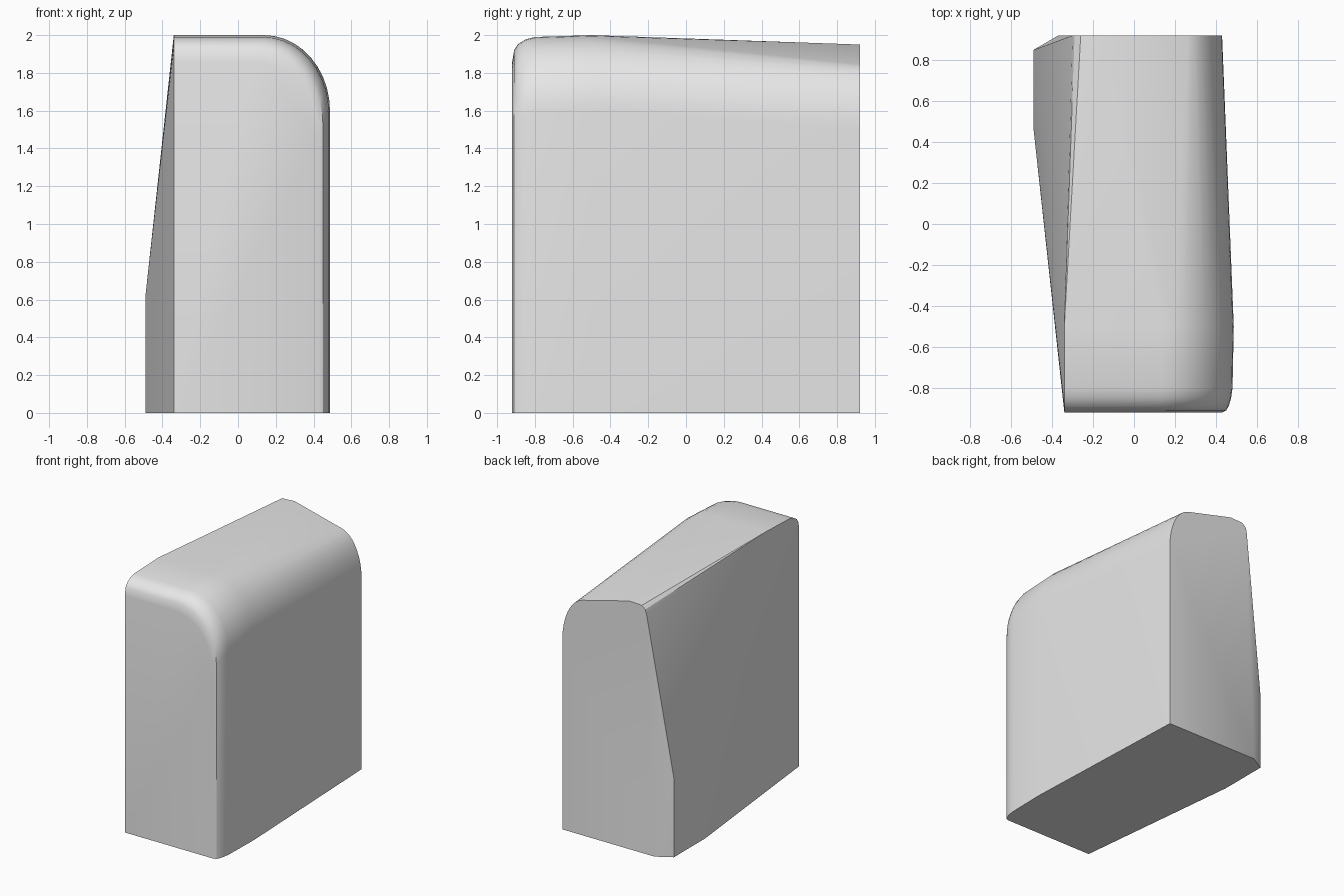
import bpy
import bmesh
from math import sin, cos, pi, radians

if "Cube" in bpy.data.objects:
    bpy.data.objects.remove(bpy.data.objects["Cube"], do_unlink=True)

grey = bpy.data.materials.new("plain grey")
grey.use_nodes = True
grey.diffuse_color = (0.8, 0.8, 0.8, 1)
grey.node_tree.nodes["Principled BSDF"].inputs["Base Color"].default_value = (0.8, 0.8, 0.8, 1)


def rounded_corner(y, right, top, rx, rz, steps=10):
    """Points up the +x side and round its top corner, at depth y."""
    points = [(right, y, 0)]
    for i in range(steps + 1):
        a = pi / 2 * i / steps
        points.append((right - rx + rx * cos(a), y, top - rz + rz * sin(a)))
    return points


points = []

# Front sections: depth, right edge, top height, curving in towards the front
for y, right, top in [(-0.92, 0.43, 1.86), (-0.91, 0.45, 1.92), (-0.89, 0.462, 1.952),
                      (-0.85, 0.474, 1.977), (-0.8, 0.481, 1.99), (-0.5, 0.487, 2.0)]:
    points += rounded_corner(y, right, top, 0.35, 0.4)
    points += [(-0.34, y, 0), (-0.34, y, top)]

# Back section, with a tighter corner and a sloping top
points += rounded_corner(0.92, 0.43, 1.85, 0.2, 0.35)
points += [(-0.15, 0.92, 1.95), (-0.26, 0.92, 1.945), (-0.29, 0.92, 1.92),
           (-0.3, 0.92, 1.89), (-0.37, 0.92, 0)]

# Bulge low on the -x side
for y in (0.46, 0.85):
    points += [(-0.49, y, 0), (-0.49, y, 0.62)]

# Wrap the sections in one closed skin
bm = bmesh.new()
for p in points:
    bm.verts.new(p)
hull = bmesh.ops.convex_hull(bm, input=bm.verts)
unused = {v for v in hull["geom_interior"] if isinstance(v, bmesh.types.BMVert)}
bmesh.ops.delete(bm, geom=list(unused), context="VERTS")
bmesh.ops.dissolve_limit(bm, angle_limit=radians(0.5), verts=bm.verts, edges=bm.edges)
bmesh.ops.recalc_face_normals(bm, faces=bm.faces)

mesh = bpy.data.meshes.new("rounded_block")
bm.to_mesh(mesh)
bm.free()
mesh.materials.append(grey)
block = bpy.data.objects.new("rounded_block", mesh)
bpy.context.collection.objects.link(block)

bpy.context.view_layer.objects.active = block
block.select_set(True)
bpy.ops.object.shade_smooth_by_angle(angle=radians(30))
